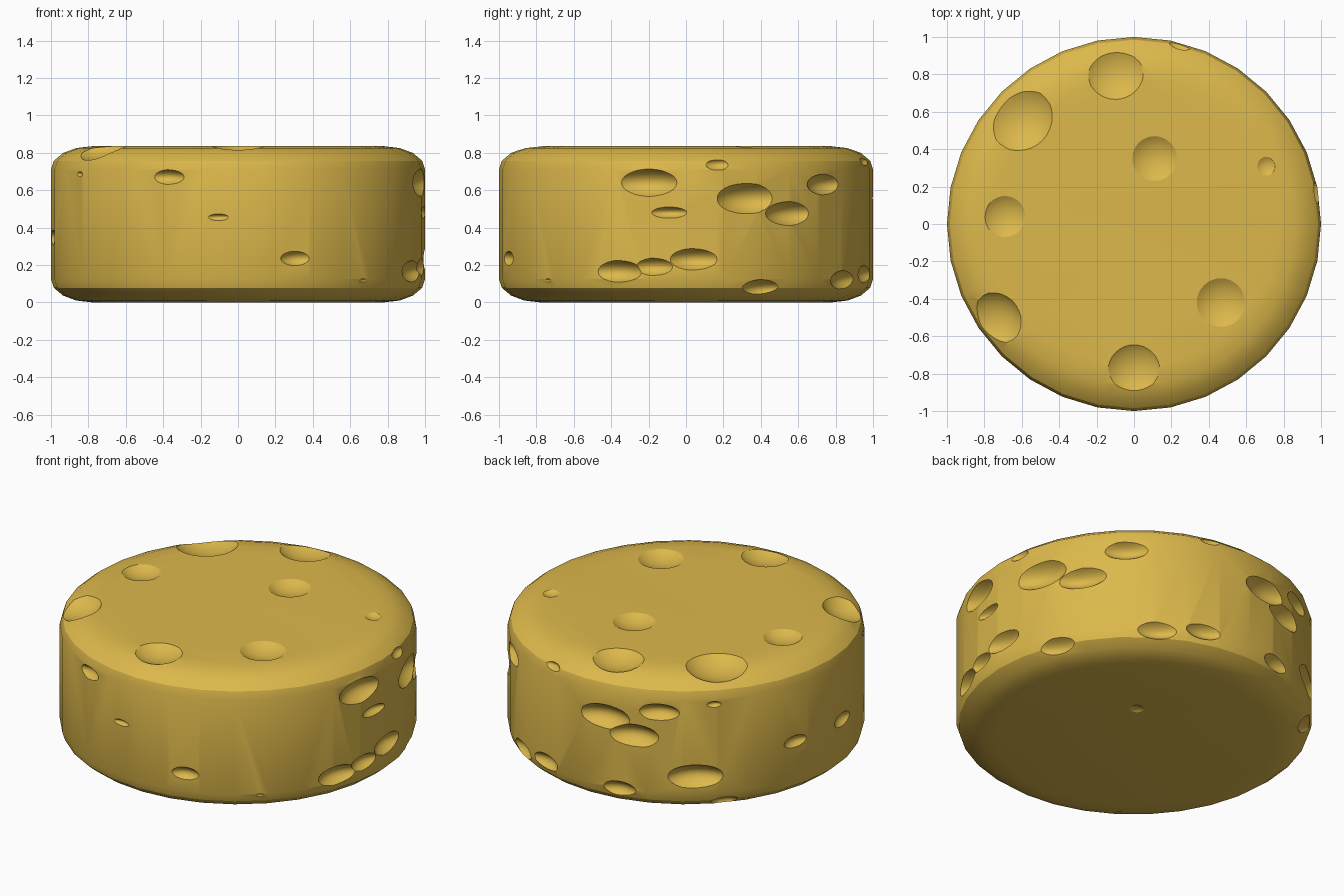
import bpy, bmesh
from math import cos, sin, pi, radians, sqrt

if "Cube" in bpy.data.objects:
    bpy.data.objects.remove(bpy.data.objects["Cube"])

H, SIDES = 0.835, 32

# Wheel body: rounded profile lathed around z
rim = [(0.78, 0.0), (0.865, 0.01), (0.935, 0.036), (0.985, 0.078), (1.0, 0.125)]
profile = rim + [(r, H - z) for r, z in reversed(rim)]
bm = bmesh.new()
rings = [[bm.verts.new((r * cos(2 * pi * i / SIDES), r * sin(2 * pi * i / SIDES), z))
          for i in range(SIDES)] for r, z in profile]
for a, b in zip(rings, rings[1:]):
    for i in range(SIDES):
        j = (i + 1) % SIDES
        bm.faces.new((a[i], a[j], b[j], b[i]))
bm.faces.new(list(reversed(rings[0])))
bm.faces.new(rings[-1])
mesh = bpy.data.meshes.new("cheese_wheel")
bm.to_mesh(mesh)
bm.free()
wheel = bpy.data.objects.new("cheese_wheel", mesh)
bpy.context.collection.objects.link(wheel)
bpy.context.view_layer.objects.active = wheel
wheel.select_set(True)


def scoop(center, sx, sz):
    """Carve one ellipsoid hole out of the wheel."""
    b = bmesh.new()
    bmesh.ops.create_uvsphere(b, u_segments=32, v_segments=20, radius=1)
    for v in b.verts:
        v.co = (v.co.x * sx + center[0], v.co.y * sx + center[1], v.co.z * sz + center[2])
    m = bpy.data.meshes.new("hole_cutter")
    b.to_mesh(m)
    b.free()
    cutter = bpy.data.objects.new("hole_cutter", m)
    cutter.hide_render = True
    bpy.context.collection.objects.link(cutter)
    mod = wheel.modifiers.new("hole", 'BOOLEAN')
    mod.operation, mod.solver, mod.object = 'DIFFERENCE', 'EXACT', cutter
    bpy.ops.object.modifier_apply(modifier=mod.name)
    bpy.data.objects.remove(cutter)


# Side holes: azimuth in degrees, height, width, flattening
side_holes = [
    (-11.5, 0.64, 0.34, 0.44), (18.7, 0.555, 0.35, 0.48), (33.2, 0.475, 0.31, 0.42),
    (9.6, 0.74, 0.14, 0.45), (47.5, 0.63, 0.27, 0.42), (-5.2, 0.48, 0.20, 0.32),
    (-21, 0.165, 0.28, 0.43), (-9.8, 0.19, 0.22, 0.43), (2.3, 0.23, 0.28, 0.42),
    (24, 0.068, 0.22, 0.42), (57.5, 0.115, 0.25, 0.45), (73, 0.15, 0.22, 0.45),
    (-72.3, 0.235, 0.17, 0.48), (-48, 0.115, 0.06, 0.45), (-111.7, 0.67, 0.19, 0.42),
    (-96, 0.455, 0.12, 0.33), (-148, 0.685, 0.06, 0.5), (75.6, 0.758, 0.12, 0.42),
    (97.9, 0.558, 0.34, 0.44), (108, 0.471, 0.32, 0.44), (116.3, 0.629, 0.25, 0.42),
    (134, 0.678, 0.09, 0.42), (163, 0.356, 0.17, 0.45), (186.5, 0.347, 0.18, 0.48),
    (128, 0.236, 0.35, 0.42), (103, 0.125, 0.22, 0.46), (138, 0.045, 0.16, 0.45),
]
for az, z, w, k in side_holes:
    t = max(0, 0.125 - min(z, H - z)) / 0.125
    r = 1 - 0.22 * (1 - sqrt(1 - t * t))
    h = w / 2
    d = r + 1.05 * h
    scoop((d * cos(radians(az)), d * sin(radians(az)), z), 1.45 * h, 1.45 * h * k)

# Top and bottom holes: x, y, surface height, width, up or down
face_holes = [
    (-0.10, 0.82, 0.828, 0.29, 1), (-0.62, 0.575, 0.82, 0.33, 1), (0.11, 0.35, H, 0.24, 1),
    (-0.69, 0.04, H, 0.22, 1), (-0.77, -0.53, 0.795, 0.26, 1), (0.465, -0.42, H, 0.26, 1),
    (0.0, -0.785, 0.832, 0.27, 1), (0.71, 0.31, H, 0.10, 1), (0.19, 0.25, 0.0, 0.08, -1),
]
for x, y, z, w, s in face_holes:
    h = w / 2
    scoop((x, y, z + s * 1.05 * h * 0.75), 1.45 * h, 1.45 * h * 0.75)

# Yellow cheese colour and smooth shading
mat = bpy.data.materials.new("cheese_yellow")
mat.diffuse_color = (0.72, 0.48, 0.07, 1)
mat.use_nodes = True
mat.node_tree.nodes["Principled BSDF"].inputs["Base Color"].default_value = mat.diffuse_color
mesh = wheel.data
mesh.materials.clear()
mesh.materials.append(mat)
for p in mesh.polygons:
    p.material_index = 0
bpy.ops.object.shade_smooth_by_angle(angle=radians(30))
